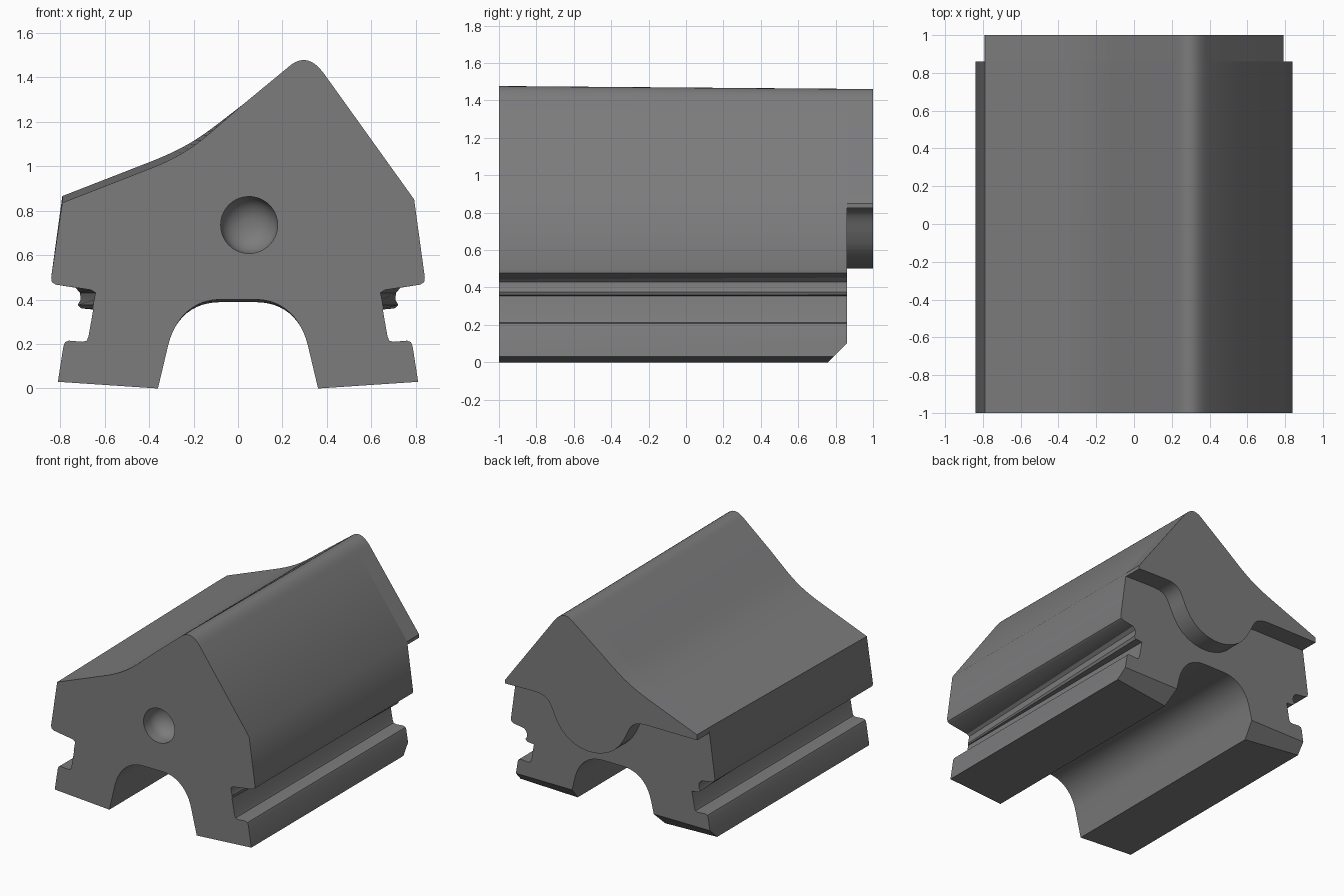
import bpy, bmesh, math
from mathutils import Vector
from mathutils.geometry import interpolate_bezier

cube = bpy.data.objects.get("Cube")
if cube:
    bpy.data.objects.remove(cube)

grey = bpy.data.materials.new("dark grey")
grey.use_nodes = True
colour = (0.2, 0.2, 0.205, 1)
grey.diffuse_color = colour
grey.node_tree.nodes["Principled BSDF"].inputs["Base Color"].default_value = colour


def bezier(a, b, c, d, count=10):
    pts = interpolate_bezier(*(Vector((*p, 0)) for p in (a, b, c, d)), count)
    return [(p.x, p.y) for p in pts]


def loft(name, front, back, y0, y1):
    """Join two outlines with the same number of points."""
    bm = bmesh.new()
    a = [bm.verts.new((x, y0, z)) for x, z in front]
    b = [bm.verts.new((x, y1, z)) for x, z in back]
    bm.faces.new(a)
    bm.faces.new(b[::-1])
    n = len(a)
    for i in range(n):
        j = (i + 1) % n
        bm.faces.new((a[i], b[i], b[j], a[j]))
    bmesh.ops.recalc_face_normals(bm, faces=bm.faces)
    return finish(name, bm)


def finish(name, bm):
    mesh = bpy.data.meshes.new(name)
    bm.to_mesh(mesh)
    bm.free()
    obj = bpy.data.objects.new(name, mesh)
    bpy.context.collection.objects.link(obj)
    mesh.materials.append(grey)
    return obj


def shade(obj):
    bpy.ops.object.select_all(action="DESELECT")
    obj.select_set(True)
    bpy.context.view_layer.objects.active = obj
    bpy.ops.object.shade_smooth_by_angle(angle=math.radians(30))


def side(rib):
    """Foot, groove, tapering rib and shoulder of one side, bottom to top."""
    foot = [(0.36, 0), (0.81, 0.03), (0.785, 0.19), (0.778, 0.208), (0.76, 0.215),
            (0.7, 0.21), (0.68, 0.215), (0.672, 0.235)]
    groove = [(0.651, 0.355), (0.654 + 0.05 * rib, 0.36), (0.651 + 0.07 * rib, 0.375),
              (0.647 + 0.06 * rib, 0.4), (0.641 + 0.07 * rib, 0.43),
              (0.66 + 0.07 * rib, 0.443 + 0.01 * rib)]
    shoulder = [(0.82, 0.467), (0.837, 0.478), (0.84, 0.5)]
    return foot + groove + shoulder


def roof(lift, peak):
    """Right eave, rounded ridge, hollow slope, left eave."""
    ridge = bezier((0.385, 1.418 - peak), (0.33, 1.49 - peak),
                   (0.28, 1.495 - peak), (0.22, 1.44 - peak))
    hollow = bezier((0.02, 1.275), (-0.15, 1.13 + lift / 2),
                    (-0.2, 1.065 + lift), (-0.4, 0.987 + lift), 14)
    return [(0.792, 0.85)] + ridge + hollow + [(-0.79, 0.835 + lift)]


def arch(top):
    """Underside channel, left to right."""
    half = [(0.315, 0.19)] + bezier((0.305, 0.225), (0.27, 0.33),
                                    (0.19, top), (0.08, top), 12)
    return [(-x, z) for x, z in half] + [(x, z) for x, z in reversed(half)]


def outline(rib, lift, peak, top):
    right = side(rib)
    left = [(-x, z) for x, z in reversed(right)]
    return right + roof(lift, peak) + left + arch(top)


# Main block
SEAM = 0.86
block = loft("main_block", outline(0, 0, 0, 0.4), outline(1, 0.03, 0.015, 0.388), -1, SEAM)

# Bevel under the rear ends of both feet
bm = bmesh.new()
bm.from_mesh(block.data)
bmesh.ops.bisect_plane(bm, geom=bm.verts[:] + bm.edges[:] + bm.faces[:], dist=1e-5,
                       plane_co=(0, SEAM, 0.1), plane_no=(0, 1, -1), clear_outer=True)
bmesh.ops.holes_fill(bm, edges=[e for e in bm.edges if e.is_boundary], sides=0)
bmesh.ops.recalc_face_normals(bm, faces=bm.faces)
bm.to_mesh(block.data)
bm.free()

# Round-bottomed front socket
RADIUS, WALL, DOME = 0.128, 0.07, 0.1
rings = [(RADIUS, -1.1), (RADIUS, WALL - 1)]
rings += [(RADIUS * math.cos(t), WALL - 1 + DOME * math.sin(t))
          for t in (math.radians(a) for a in range(15, 90, 15))]
bm = bmesh.new()
N = 40
loops = [[bm.verts.new((0.05 + r * math.cos(math.tau * i / N), y,
                        0.735 + r * math.sin(math.tau * i / N))) for i in range(N)]
         for r, y in rings]
bm.faces.new(loops[0])
bm.faces.new(loops[-1])
for a, b in zip(loops, loops[1:]):
    for i in range(N):
        j = (i + 1) % N
        bm.faces.new((a[i], a[j], b[j], b[i]))
bmesh.ops.recalc_face_normals(bm, faces=bm.faces)
cutter = finish("socket_cutter", bm)
cutter.hide_render = True
cutter.hide_viewport = True
cut = block.modifiers.new("socket", "BOOLEAN")
cut.object = cutter
cut.operation = "DIFFERENCE"
cut.solver = "EXACT"
bpy.context.view_layer.update()
cut_mesh = bpy.data.meshes.new_from_object(
    block.evaluated_get(bpy.context.evaluated_depsgraph_get()))
block.modifiers.clear()
block.data = cut_mesh
bpy.data.objects.remove(cutter)
shade(block)

# Rear lip with a wavy lower edge and a central tongue
wave = [(-0.792, 0.825), (-0.42, 0.825)]
wave += bezier((-0.36, 0.825), (-0.22, 0.82), (-0.24, 0.74), (-0.17, 0.64))
wave += bezier((-0.15, 0.61), (-0.03, 0.465), (0.21, 0.465), (0.33, 0.61))
wave += bezier((0.35, 0.64), (0.42, 0.74), (0.4, 0.83), (0.54, 0.83))
wave += [(0.6, 0.83), (0.792, 0.825)]
top = roof(0.03, 0.015)
lip = loft("rear_lip", top + wave, top + wave, SEAM, 1)
shade(lip)
